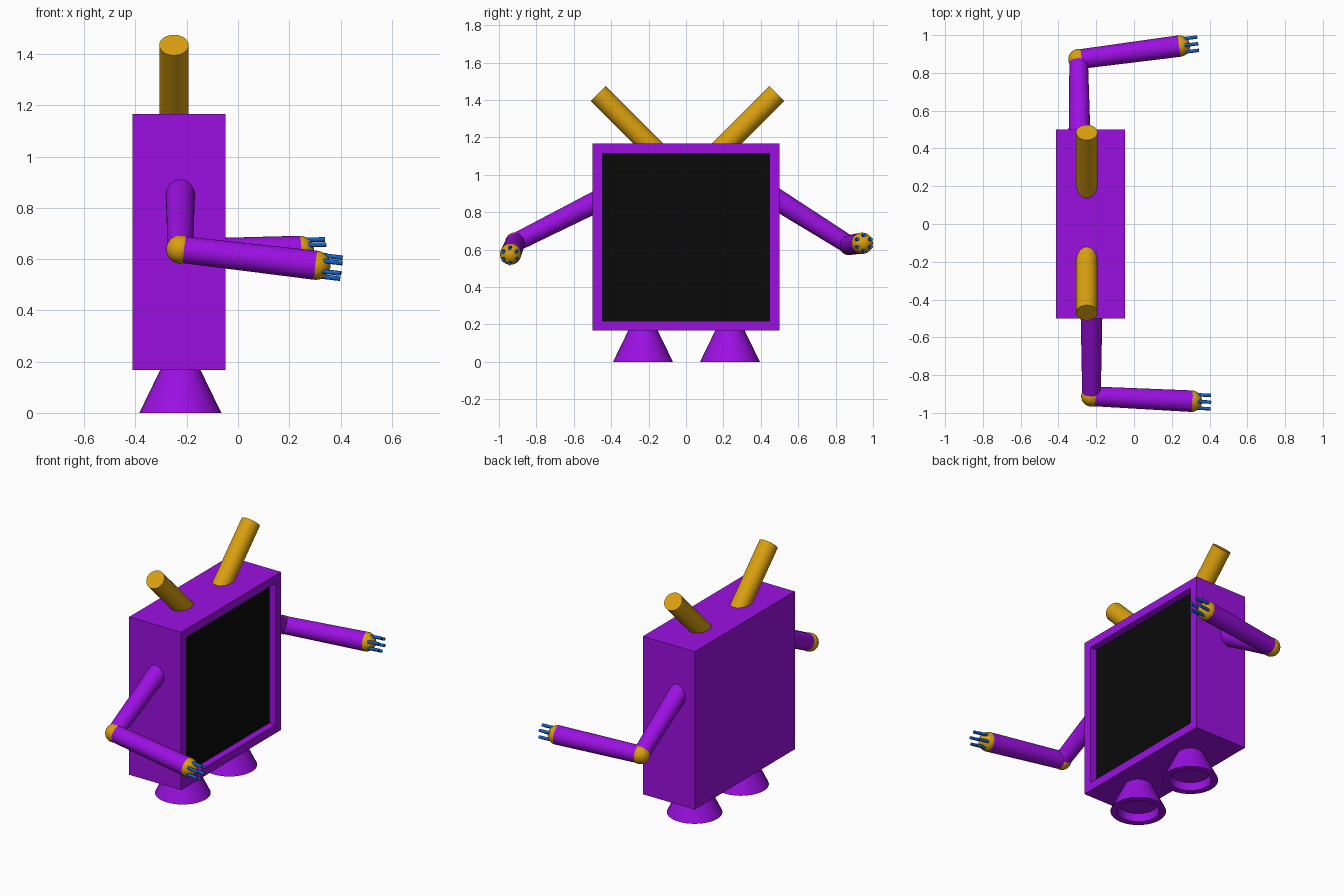
import bpy, bmesh, math
from mathutils import Vector, Matrix

if "Cube" in bpy.data.objects:
    bpy.data.objects.remove(bpy.data.objects["Cube"])


def material(name, rgb):
    m = bpy.data.materials.new(name)
    m.diffuse_color = (*rgb, 1)
    m.use_nodes = True
    m.node_tree.nodes["Principled BSDF"].inputs["Base Color"].default_value = m.diffuse_color
    return m


PURPLE = material("purple", (0.33, 0.005, 0.76))
GOLD = material("gold", (0.70, 0.35, 0.005))
BLUE = material("blue", (0.006, 0.12, 0.58))
BLACK = material("black", (0.003, 0.003, 0.003))


def finish(name, bm, mats, smooth=True):
    bmesh.ops.recalc_face_normals(bm, faces=bm.faces)
    me = bpy.data.meshes.new(name)
    bm.to_mesh(me)
    bm.free()
    ob = bpy.data.objects.new(name, me)
    bpy.context.collection.objects.link(ob)
    for m in mats:
        me.materials.append(m)
    if smooth:
        bpy.ops.object.select_all(action='DESELECT')
        ob.select_set(True)
        bpy.context.view_layer.objects.active = ob
        bpy.ops.object.shade_smooth_by_angle(angle=math.radians(35))
    return ob


def add_rod(bm, a, b, r1, r2, segments=32):
    a, b = Vector(a), Vector(b)
    d = b - a
    mat = Matrix.Translation((a + b) / 2) @ d.to_track_quat('Z', 'Y').to_matrix().to_4x4()
    bmesh.ops.create_cone(bm, cap_ends=True, segments=segments, radius1=r1,
                          radius2=r2, depth=d.length, matrix=mat)


def rod(name, a, b, r1, r2, mat):
    bm = bmesh.new()
    add_rod(bm, a, b, r1, r2)
    return finish(name, bm, [mat])


def ball(name, centre, r, mat):
    bm = bmesh.new()
    bmesh.ops.create_uvsphere(bm, u_segments=32, v_segments=16, radius=r,
                              matrix=Matrix.Translation(centre))
    return finish(name, bm, [mat])


# Body box with a recessed dark screen on the +x side
bm = bmesh.new()
bmesh.ops.create_cube(bm, size=1, matrix=Matrix.Translation((-0.23, 0, 0.667))
                      @ Matrix.Diagonal((0.364, 1, 1, 1)))
bm.normal_update()
face = next(f for f in bm.faces if f.normal.x > 0.9)
bmesh.ops.inset_region(bm, faces=[face], thickness=0.074)
rim = bmesh.ops.extrude_discrete_faces(bm, faces=[face])["faces"]
bmesh.ops.translate(bm, verts=rim[0].verts, vec=(-0.045, 0, 0))
rim[0].material_index = 1
finish("body", bm, [PURPLE, BLACK], smooth=False)

# Flared feet, hollow underneath, turned from a profile
profile = [(0, 0.05), (0.115, 0.05), (0.12, 0), (0.16, 0), (0.075, 0.175), (0, 0.175)]
for side, y in (("right", 0.235), ("left", -0.23)):
    bm = bmesh.new()
    pts = [bm.verts.new((-0.225 + r, y, z)) for r, z in profile]
    edges = [bm.edges.new(p) for p in zip(pts, pts[1:])]
    bmesh.ops.spin(bm, geom=pts + edges, cent=(-0.225, y, 0), axis=(0, 0, 1),
                   angle=math.tau, steps=32)
    bmesh.ops.remove_doubles(bm, verts=bm.verts, dist=1e-4)
    finish(side + "_foot", bm, [PURPLE])

# Slanted antennae
for side, s, y in (("right", 1, 0.485), ("left", -1, 0.47)):
    rod(side + "_antenna", (-0.25, s * (y - 0.32), 1.115), (-0.25, s * y, 1.435),
        0.057, 0.057, GOLD)

# Arms: shoulder, elbow and hand positions
arms = {
    "right": ((-0.288, 0.45, 0.89), (-0.293, 0.872, 0.625), (0.24, 0.942, 0.634)),
    "left": ((-0.225, -0.45, 0.871), (-0.225, -0.912, 0.638), (0.304, -0.938, 0.576)),
}
for side, (shoulder, elbow, hand) in arms.items():
    rod(side + "_upper_arm", shoulder, elbow, 0.058, 0.049, PURPLE)
    ball(side + "_elbow", elbow, 0.055, GOLD)
    rod(side + "_forearm", elbow, hand, 0.052, 0.057, PURPLE)
    ball(side + "_hand", hand, 0.057, GOLD)
    # Ring of six fingers parallel to the forearm
    axis = (Vector(hand) - Vector(elbow)).normalized()
    u = axis.cross(Vector((0, 0, 1))).normalized()
    v = u.cross(axis)
    bm = bmesh.new()
    for i in range(6):
        t = math.radians(90 + 60 * i)
        base = Vector(hand) + 0.041 * (math.cos(t) * u + math.sin(t) * v)
        add_rod(bm, base + 0.01 * axis, base + 0.1 * axis, 0.009, 0.009, 16)
    finish(side + "_fingers", bm, [BLUE])
